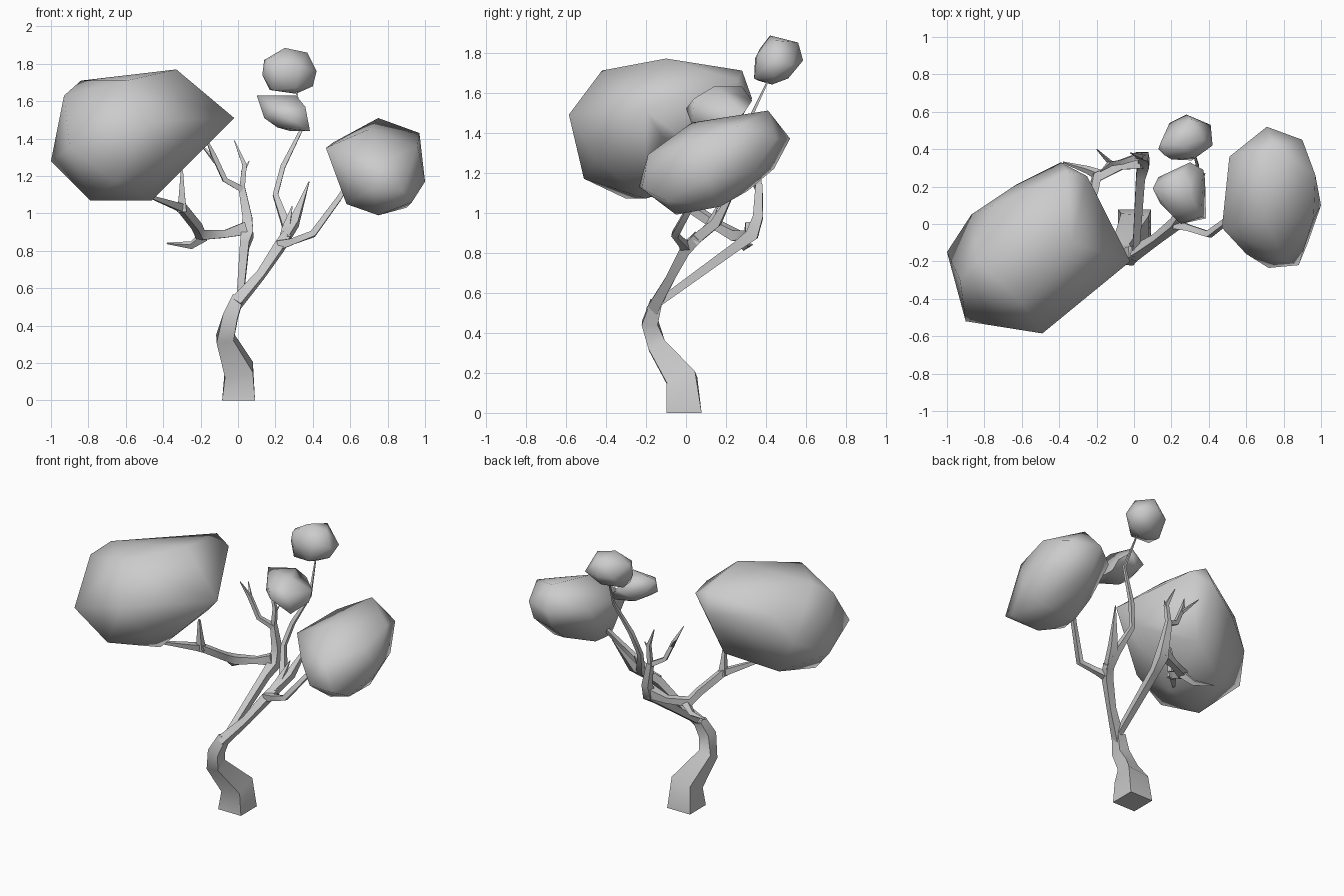
import bpy, bmesh
from mathutils import Vector


def finish(name, bm, angle):
    bmesh.ops.recalc_face_normals(bm, faces=bm.faces)
    mesh = bpy.data.meshes.new(name)
    bm.to_mesh(mesh)
    bm.free()
    obj = bpy.data.objects.new(name, mesh)
    bpy.context.collection.objects.link(obj)
    bpy.ops.object.select_all(action='DESELECT')
    obj.select_set(True)
    bpy.context.view_layer.objects.active = obj
    bpy.ops.object.shade_smooth_by_angle(angle=angle)


def limb(name, path):
    """Square tube through (x, y, z, half width) stations."""
    bm = bmesh.new()
    pts = [Vector(p[:3]) for p in path]
    rings = []
    for i, p in enumerate(pts):
        a, b = pts[max(i - 1, 0)], pts[min(i + 1, len(pts) - 1)]
        t = (b - a).normalized()
        if i == 0 and p.z == 0:
            t = Vector((0, 0, 1))
        if i == 0:
            u = Vector((1, 0, 0)) if abs(t.x) < 0.8 else Vector((0, 1, 0))
        u = (u - t * u.dot(t)).normalized()
        v = t.cross(u)
        h = path[i][3]
        rings.append([bm.verts.new(p + u * h * s + v * h * r)
                      for s, r in ((1, 1), (-1, 1), (-1, -1), (1, -1))])
    for r0, r1 in zip(rings, rings[1:]):
        for k in range(4):
            j = (k + 1) % 4
            bm.faces.new((r0[k], r0[j], r1[j], r1[k]))
    bm.faces.new(rings[0])
    bm.faces.new(rings[-1])
    finish(name, bm, 1.1)


def foliage(name, pts):
    """Faceted leaf clump: convex hull of its corner points."""
    bm = bmesh.new()
    for p in pts:
        bm.verts.new(p)
    bmesh.ops.convex_hull(bm, input=bm.verts)
    bmesh.ops.delete(bm, geom=[v for v in bm.verts if not v.link_faces], context='VERTS')
    finish(name, bm, 1.4)


# trunk and the two main forks
limb("trunk", [(.003, -.01, 0, .088), (.005, -.02, .165, .076), (-.07, -.145, .335, .046),
               (-.04, -.18, .45, .04), (0, -.15, .55, .03)])
limb("right_fork", [(-.01, -.165, .52, .03), (.12, -.08, .67, .022),
                    (.22, 0, .82, .027), (.26, .06, .88, .025)])
limb("rear_fork", [(.01, -.15, .54, .018), (.035, .25, .83, .024), (.05, .33, .89, .032),
                   (.05, .36, .98, .025), (.02, .365, 1.14, .017)])

# branches on the rear fork
limb("left_branch", [(.04, .33, .92, .034), (-.07, .31, .89, .02), (-.2, .25, .885, .026),
                     (-.22, .17, .93, .022), (-.3, .02, 1.03, .022), (-.47, -.17, 1.09, .008)])
limb("left_upper_twig", [(-.3, .02, 1.01, .025), (-.3, .01, 1.1, .016), (-.3, 0, 1.23, .006)])
limb("left_low_twig", [(-.18, .26, .88, .022), (-.25, .29, .83, .015), (-.38, .33, .84, .003)])
limb("rear_twig", [(.02, .365, 1.12, .015), (.035, .36, 1.26, .012), (-.02, .38, 1.39, .002)])
limb("rear_side_twig", [(.025, .36, 1.22, .01), (.06, .37, 1.28, .002)])
limb("rear_left_twig", [(.02, .36, 1.13, .016), (-.07, .33, 1.18, .013),
                        (-.13, .32, 1.31, .012), (-.18, .28, 1.42, .002)])
limb("rear_left_tip", [(-.12, .32, 1.28, .011), (-.2, .4, 1.37, .002)])

# branches on the right fork
limb("right_branch", [(.22, 0, .83, .026), (.29, -.02, .85, .017), (.4, -.055, .89, .017),
                      (.54, .05, 1.08, .013), (.59, .1, 1.16, .01)])
limb("tall_branch", [(.25, .04, .86, .026), (.26, .13, .93, .022), (.2, .22, 1.1, .014),
                     (.24, .26, 1.25, .013), (.34, .31, 1.45, .008), (.31, .42, 1.68, .003)])
limb("long_spike", [(.25, .05, .87, .025), (.3, .15, .95, .024), (.38, .27, 1.17, .002)])
limb("short_spike", [(.25, .07, .88, .022), (.26, .11, .93, .018), (.29, .16, 1.04, .002)])

# leaf clumps
foliage("large_foliage", [
    (-.02, -.2, 1.51), (-.33, -.1, 1.77), (-.36, .28, 1.71), (-.6, -.42, 1.71), (-.84, -.2, 1.71),
    (-.93, -.3, 1.63), (-.9, -.52, 1.35), (-.49, -.585, 1.49), (-.65, -.51, 1.17),
    (-1, -.15, 1.28), (-.87, .05, 1.4), (-.63, .21, 1.5), (-.39, .33, 1.57), (-.25, .255, 1.66),
    (-.79, -.3, 1.07), (-.46, -.2, 1.07), (-.72, 0, 1.14), (-.4, .15, 1.24),
    (-.15, -.12, 1.38), (-.4, -.45, 1.27), (-.75, .1, 1.58)])
foliage("right_foliage", [
    (.75, .41, 1.51), (.71, .52, 1.37), (.9, .45, 1.37), (.97, .26, 1.43), (1, .1, 1.17),
    (.93, -.1, 1.06), (.88, -.22, 1.12), (.72, -.235, 1.13), (.47, -.02, 1.35), (.51, .36, 1.38),
    (.75, -.05, .99), (.58, 0, 1.05), (.8, -.19, 1.29), (.7, .03, 1.45), (.96, .03, 1.36),
    (.53, .2, 1.19), (.72, .31, 1.11), (.9, .17, 1.03), (.94, .34, 1.2), (.72, .44, 1.22),
    (.6, .14, 1.05), (.6, -.16, 1.25)])
foliage("small_foliage", [
    (.1, .19, 1.63), (.31, .14, 1.63), (.25, .28, 1.63), (.3, .33, 1.56), (.37, .29, 1.5),
    (.385, .03, 1.44), (.25, 0, 1.52), (.14, .11, 1.51), (.21, .1, 1.46), (.36, .04, 1.57),
    (.2, .27, 1.49), (.13, .25, 1.57), (.38, .24, 1.44), (.28, .2, 1.44), (.2, .05, 1.57)])
foliage("top_foliage", [
    (.25, .42, 1.885), (.37, .45, 1.86), (.3, .56, 1.85), (.14, .43, 1.82), (.16, .37, 1.82),
    (.13, .4, 1.74), (.2, .345, 1.77), (.33, .355, 1.79), (.42, .42, 1.76), (.41, .53, 1.74),
    (.28, .585, 1.76), (.19, .54, 1.75), (.18, .36, 1.66), (.31, .34, 1.67), (.4, .44, 1.68),
    (.3, .51, 1.67), (.31, .43, 1.64), (.17, .45, 1.66)])
